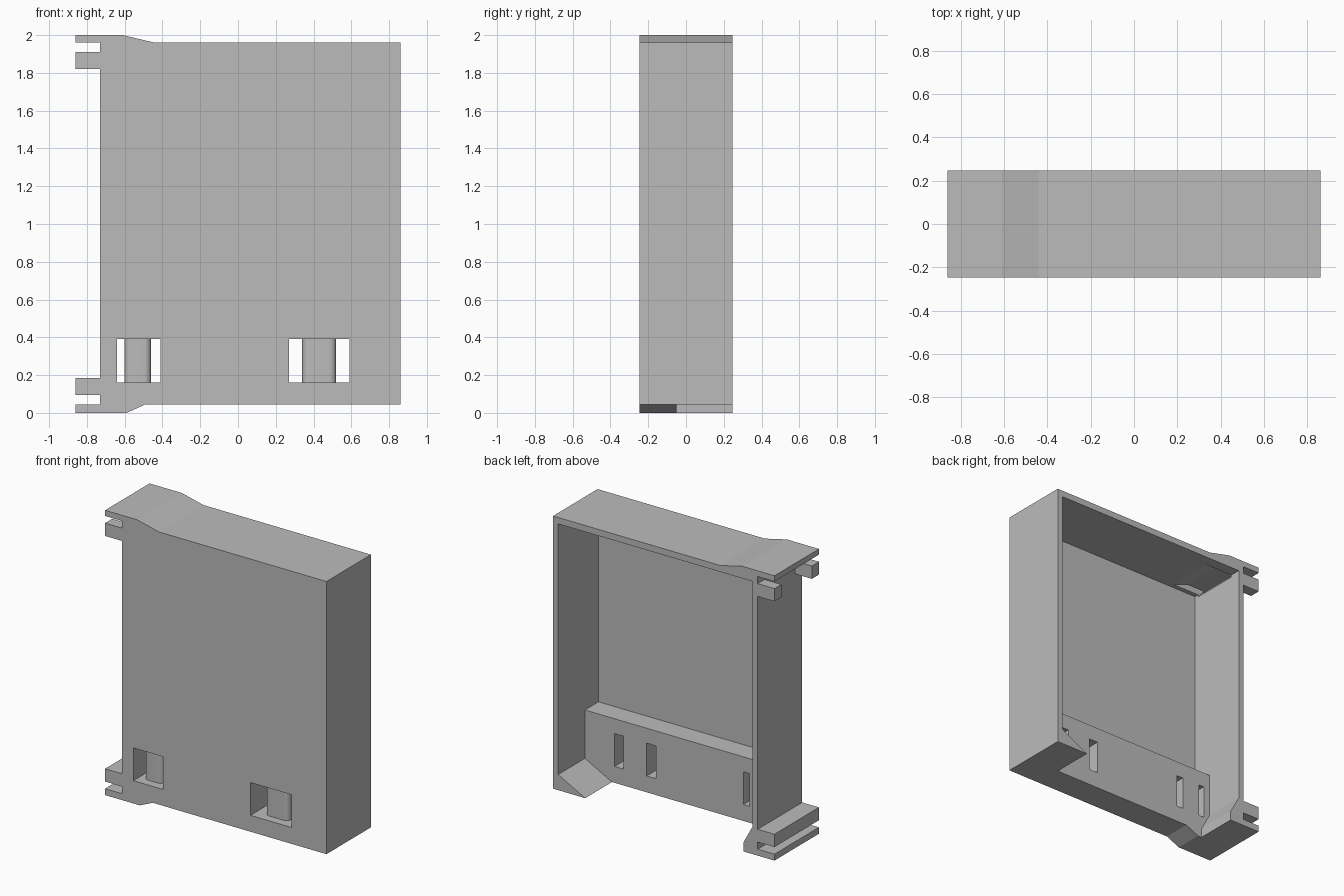
import bpy, bmesh, math

if "Cube" in bpy.data.objects:
    bpy.data.objects.remove(bpy.data.objects["Cube"], do_unlink=True)

GREY = (0.5, 0.5, 0.5, 1.0)
mat = bpy.data.materials.new("housing grey")
mat.use_nodes = True
mat.diffuse_color = GREY
mat.node_tree.nodes["Principled BSDF"].inputs["Base Color"].default_value = GREY

BACK, FRONT = 0.247, -0.247
LEDGE = -0.05              # rear face of the thick lower band
Z_LOW, Z_HIGH = 0.16, 0.39  # window heights


def prism(name, points, start, direction):
    """Extrude a flat outline; start and direction are 3D, points are on the other plane."""
    bm = bmesh.new()
    if direction == "y":
        verts = [bm.verts.new((a, start[0], b)) for a, b in points]
        move = (0, start[1] - start[0], 0)
    else:
        verts = [bm.verts.new((a, b, start[0])) for a, b in points]
        move = (0, 0, start[1] - start[0])
    base = bm.faces.new(verts)
    out = bmesh.ops.extrude_face_region(bm, geom=[base])
    top = [v for v in out["geom"] if isinstance(v, bmesh.types.BMVert)]
    bmesh.ops.translate(bm, verts=top, vec=move)
    bmesh.ops.recalc_face_normals(bm, faces=bm.faces)
    mesh = bpy.data.meshes.new(name)
    bm.to_mesh(mesh)
    bm.free()
    mesh.materials.append(mat)
    obj = bpy.data.objects.new(name, mesh)
    bpy.context.collection.objects.link(obj)
    return obj


def rect(x0, x1, z0, z1):
    return [(x0, z0), (x1, z0), (x1, z1), (x0, z1)]


def cut(target, name, points, y0, y1):
    """Subtract an extruded outline, then drop the cutter."""
    tool = prism(name, points, (y0, y1), "y")
    tool.hide_render = True
    mod = target.modifiers.new(name, "BOOLEAN")
    mod.operation, mod.solver, mod.object = "DIFFERENCE", "EXACT", tool
    bpy.context.view_layer.objects.active = target
    bpy.ops.object.modifier_apply(modifier=mod.name)
    bpy.data.objects.remove(tool, do_unlink=True)


# Housing outline with the flanges and prongs on its side
housing = prism("housing", [
    (-0.86, 0), (-0.59, 0), (-0.49, 0.045), (0.86, 0.045), (0.86, 1.96),
    (-0.44, 1.96), (-0.61, 2), (-0.86, 2), (-0.86, 1.96), (-0.73, 1.96),
    (-0.73, 1.91), (-0.86, 1.91), (-0.86, 1.82), (-0.73, 1.82),
    (-0.73, 0.185), (-0.86, 0.185), (-0.86, 0.095), (-0.73, 0.095),
    (-0.73, 0.045), (-0.86, 0.045)], (FRONT, BACK), "y")

# Main hollow, open at the back
cut(housing, "main_hollow", rect(-0.69, 0.82, 0.495, 1.915), -0.2, 0.5)

# Lower hollow behind the thick band, open below between sloped corners
cut(housing, "lower_hollow", [
    (0.82, 0.6), (0.82, 0.155), (0.61, 0.045), (0.61, -0.1), (-0.62, -0.1),
    (-0.62, 0.065), (-0.68, 0.175), (-0.69, 0.19), (-0.69, 0.6)], LEDGE, 0.5)

# Channel under the top flange that parts the upper prongs
cut(housing, "flange_channel", [
    (-1, 1.96), (-0.6, 1.96), (-0.475, 1.915), (-0.475, 1.9), (-0.7, 1.9),
    (-0.7, 1.915), (-0.73, 1.915), (-0.73, 1.8), (-1, 1.8)], -0.168, 0.17)

# Windows through the lower band, each with a rounded post set back inside
for side, hole, post in (("right", (-0.64, -0.41), (-0.6, -0.46)),
                         ("left", (0.27, 0.59), (0.34, 0.52))):
    cut(housing, side + "_window", rect(*hole, Z_LOW, Z_HIGH), -0.5, 0.1)
    r, face = 0.035, -0.187
    outline = [(post[1], LEDGE), (post[0], LEDGE)]
    for cx, begin in ((post[0] + r, math.pi), (post[1] - r, 1.5 * math.pi)):
        for i in range(9):
            a = begin + i * math.pi / 16
            outline.append((cx + r * math.cos(a), face + r + r * math.sin(a)))
    bar = prism(side + "_window_post", outline, (Z_LOW, Z_HIGH), "z")
    bpy.ops.object.select_all(action="DESELECT")
    bar.select_set(True)
    bpy.context.view_layer.objects.active = bar
    bpy.ops.object.shade_smooth_by_angle(angle=math.radians(30))
